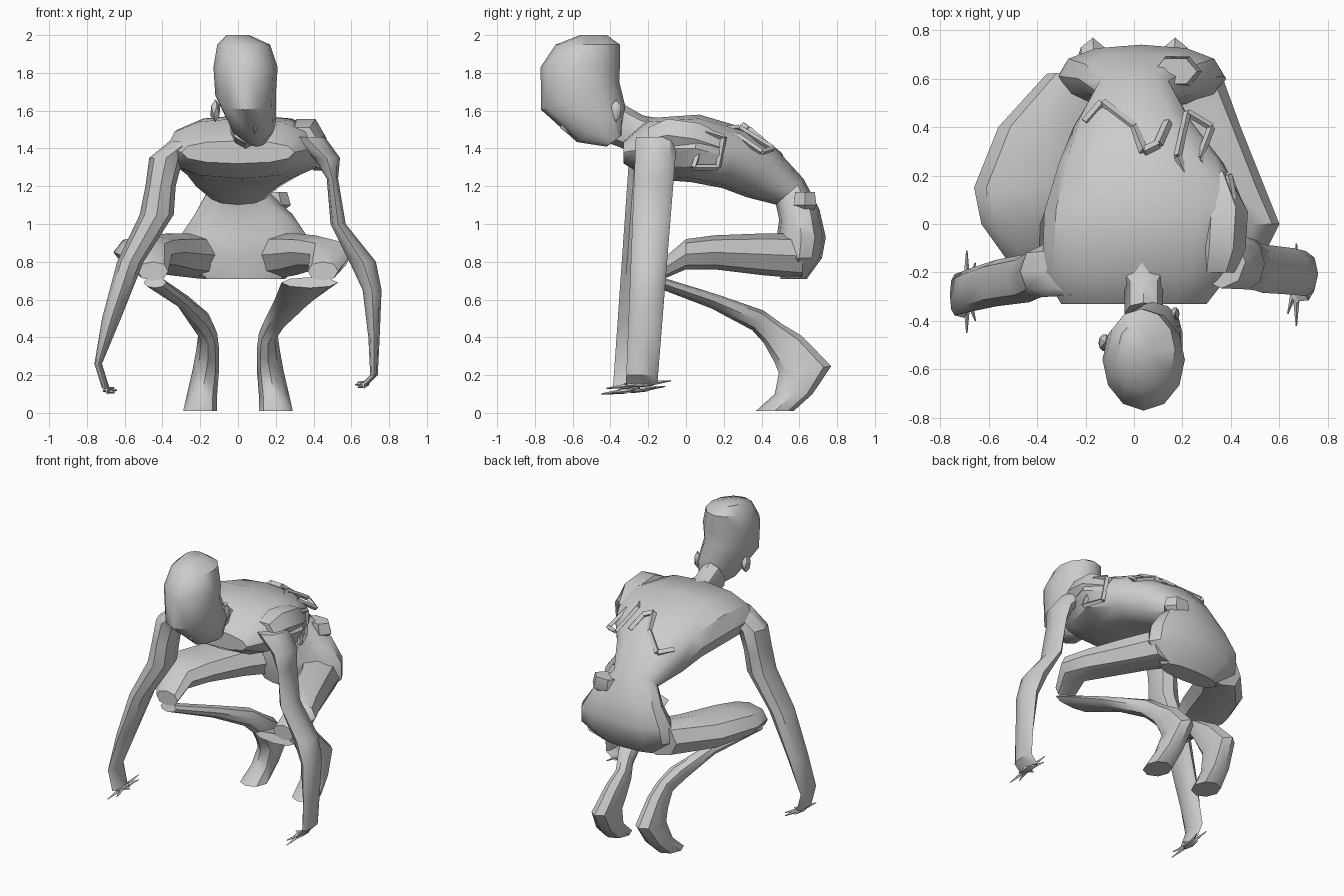
import bpy, bmesh, math
from mathutils import Vector, Matrix

if "Cube" in bpy.data.objects:
    bpy.data.objects.remove(bpy.data.objects["Cube"])

grey = bpy.data.materials.new("plain_grey")
grey.use_nodes = True
grey.diffuse_color = (.6, .6, .6, 1)
grey.node_tree.nodes["Principled BSDF"].inputs["Base Color"].default_value = grey.diffuse_color


def finish(name, bm):
    """Turn the bmesh into a named object with sharp creases kept."""
    bmesh.ops.recalc_face_normals(bm, faces=bm.faces)
    mesh = bpy.data.meshes.new(name)
    bm.to_mesh(mesh)
    bm.free()
    mesh.materials.append(grey)
    obj = bpy.data.objects.new(name, mesh)
    bpy.context.collection.objects.link(obj)
    bpy.ops.object.select_all(action='DESELECT')
    obj.select_set(True)
    bpy.context.view_layer.objects.active = obj
    bpy.ops.object.shade_smooth_by_angle(angle=math.radians(40))


def bulged(value, power):
    """Push a sine or cosine outward so that an oval becomes boxier."""
    return math.copysign(abs(value) ** power, value)


def loft(name, rings, sides=8, power=1):
    """Skin oval rings of (x, y, z, half width, half depth) that tilt to follow their path."""
    bm = bmesh.new()
    loops = []
    centres = [Vector(ring[:3]) for ring in rings]
    last = len(rings) - 1
    angles = [math.tau * step / sides for step in range(sides)]
    for index, (centre, ring) in enumerate(zip(centres, rings)):
        along = centres[min(index + 1, last)] - centres[max(index - 1, 0)]
        across = Vector((ring[3], 0, 0))
        depth = Vector((0, max(-along.z, 0), max(along.y, 0))).normalized() * ring[4]
        loops.append([bm.verts.new(centre + across * bulged(math.cos(a), power)
                                   + depth * bulged(math.sin(a), power)) for a in angles])
    for upper, lower in zip(loops, loops[1:]):
        for i in range(sides):
            j = (i + 1) % sides
            bm.faces.new((upper[i], upper[j], lower[j], lower[i]))
    bm.faces.new(loops[0])
    bm.faces.new(loops[-1])
    finish(name, bm)


def rods(name, points, start_radius, end_radius, closed=False):
    """Chain of four-sided rods through the points."""
    bm = bmesh.new()
    points = [Vector(point) for point in points]
    targets = points[1:] + (points[:1] if closed else [])
    for start, end in zip(points, targets):
        span = end - start
        turn = span.to_track_quat('Z', 'Y').to_matrix().to_4x4()
        bmesh.ops.create_cone(bm, cap_ends=True, segments=4, radius1=start_radius,
                              radius2=end_radius, depth=span.length,
                              matrix=Matrix.Translation((start + end) / 2) @ turn)
    finish(name, bm)


def blob(name, centre, size):
    bm = bmesh.new()
    placing = Matrix.Translation(centre) @ Matrix.Diagonal((*size, 1))
    bmesh.ops.create_icosphere(bm, subdivisions=1, radius=1, matrix=placing)
    finish(name, bm)


# Torso: the chest lies along y, then bends down into the pelvis
loft("torso", [
    (0, -.33, 1.38, .3, .06), (.01, -.2, 1.4, .39, .16), (.05, .05, 1.4, .42, .18),
    (.03, .25, 1.35, .34, .17), (0, .4, 1.27, .25, .15), (0, .55, 1.17, .16, .1),
    (.03, .6, 1.05, .26, .11), (.03, .61, .93, .34, .13), (.03, .6, .82, .35, .12),
    (.03, .57, .71, .22, .07)], sides=12, power=.85)
loft("left_shoulder_blade", [
    (.34, -.2, 1.45, .08, .07), (.36, -.1, 1.47, .1, .1),
    (.37, .05, 1.45, .1, .1), (.34, .2, 1.4, .05, .07)], sides=6)

# Neck and head, from the crown down to the chin
loft("neck", [(.04, -.37, 1.53, .08, .11), (.04, -.26, 1.48, .08, .1),
              (.03, -.16, 1.46, .15, .1)])
loft("head", [
    (0, -.49, 2, .06, .07), (.03, -.52, 1.95, .14, .17), (.04, -.56, 1.83, .17, .21),
    (.04, -.56, 1.68, .16, .22), (.08, -.45, 1.53, .12, .16), (.1, -.38, 1.44, .05, .05)],
     sides=12)
blob("right_ear", (-.12, -.49, 1.6), (.03, .04, .06))
blob("left_ear", (.17, -.37, 1.6), (.02, .03, .06))
blob("nose", (.09, -.63, 1.53), (.02, .04, .05))
blob("mouth", (.1, -.5, 1.46), (.05, .03, .02))


def arm(side, shoulder_y, drift, outline):
    """Arm of (x, z, half width) steps, drifting forward as it goes down."""
    loft(f"{side}_arm", [(x, shoulder_y + (z - 1.4) * drift, z, width, .08 + z * .02)
                         for x, z, width in outline])


def hand(side, inward, x, y, z):
    """Thin palm with a fan of pointed fingers."""
    palm = Vector((x, y, z))
    blob(f"{side}_palm", palm, (.03, .09, .015))
    for finger in range(5):
        angle = math.pi * (finger / 4 - .5)
        reach = Vector((inward * .05 * math.cos(angle), .17 * math.sin(angle), .02 * math.sin(angle)))
        rods(f"{side}_finger_{finger}", [palm + reach * .3, palm + reach], .014, .003)


arm("right", -.19, .09, [(-.26, 1.44, .1), (-.38, 1.35, .09), (-.41, 1.2, .08),
                         (-.43, 1.05, .09), (-.57, .8, .07), (-.67, .5, .05),
                         (-.74, .26, .02), (-.7, .13, .02)])
arm("left", -.16, .06, [(.36, 1.46, .1), (.47, 1.35, .07), (.5, 1.24, .03), (.53, 1, .04),
                        (.66, .8, .07), (.71, .65, .05), (.72, .4, .03), (.72, .2, .02),
                        (.67, .15, .02)])
hand("right", 1, -.69, -.28, .12)
hand("left", -1, .67, -.25, .15)

# Legs: thighs run from the knees back to the hips, lower legs slope back to the toes
for side, s, bulge in (("right", -1, .06), ("left", 1, 0)):
    loft(f"{side}_thigh", [
        (s * .45, -.14, .75, .08, .05), (s * .49, 0, .84, .11 + bulge / 2, .08),
        (s * (.41 + bulge), .15, .85, .13 + bulge, .09),
        (s * (.31 + bulge), .4, .84, .13 + bulge, .11), (s * .2, .62, .83, .16, .12)], power=.9)
    loft(f"{side}_lower_leg", [
        (s * (.38 + bulge), -.14, .69, .15 - bulge * 1.5, .03),
        (s * .29, .15, .59, .1 - bulge, .04),
        (s * .2, .38, .49, .06, .06), (s * .16, .46, .42, .05, .07),
        (s * .16, .54, .34, .06, .1), (s * .17, .63, .23, .07, .14),
        (s * .19, .57, .1, .08, .1), (s * .2, .47, .01, .09, .1)])

# Gear: torn strap on the back, frames on the left flank, hip pouch
rods("back_strap", [(-.2, .42, 1.37), (-.13, .5, 1.36), (0, .4, 1.44),
                    (.04, .3, 1.52), (.1, .33, 1.5), (.14, .42, 1.42)], .02, .02)
rods("flank_frame", [(.22, .46, 1.4), (.32, .4, 1.38), (.27, .27, 1.47),
                     (.37, .16, 1.42), (.24, .14, 1.5), (.18, .28, 1.51)], .016, .016, closed=True)
rods("flank_loop", [(.45, .04, 1.3), (.41, .1, 1.49), (.39, .2, 1.46), (.4, .17, 1.3)],
     .016, .016, closed=True)
loft("hip_pouch", [(.17, .63, 1.17, .09, .06), (.18, .63, 1.1, .1, .07),
                   (.18, .63, 1.07, .06, .05)], sides=6)
